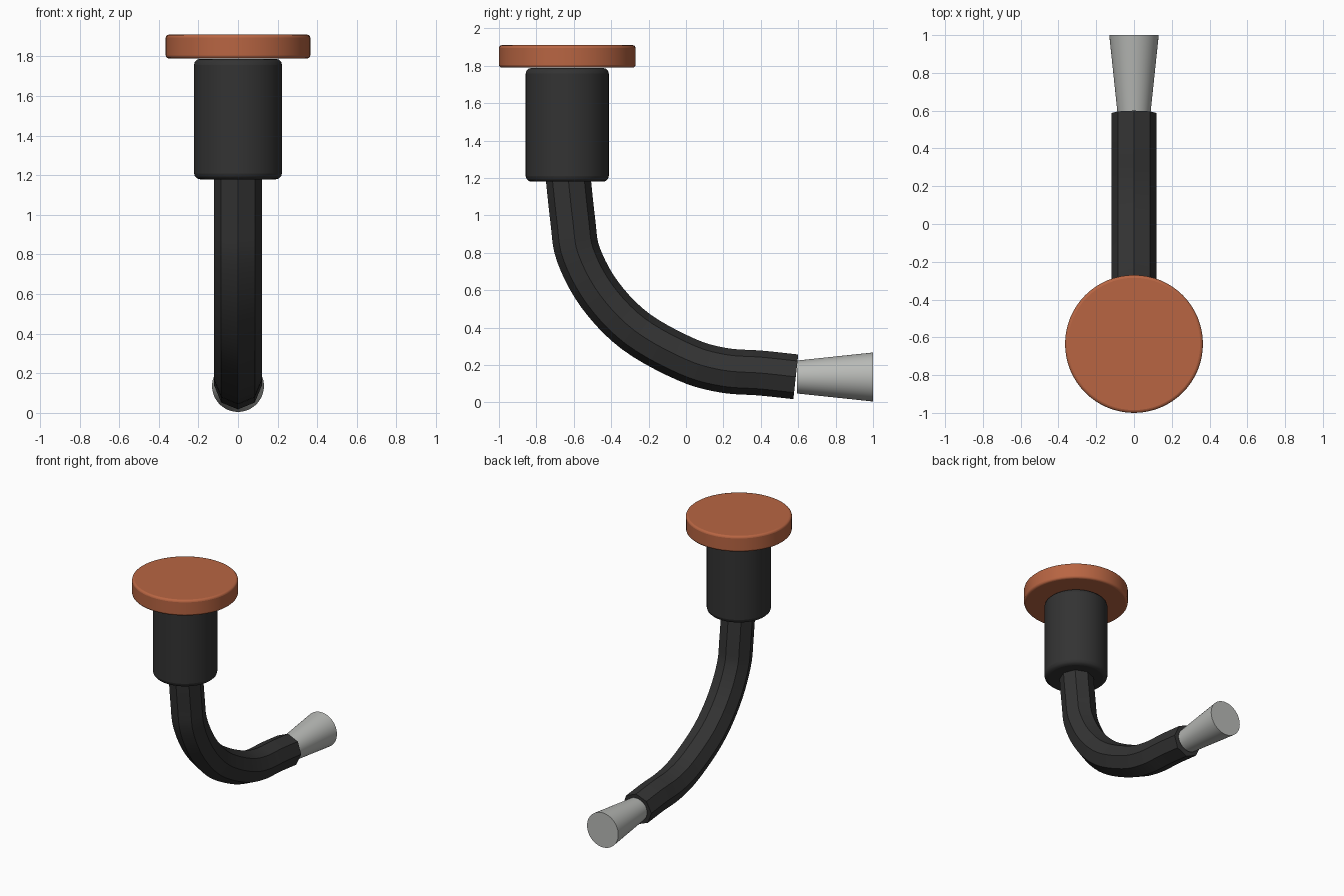
import bpy, bmesh, math
from mathutils import Vector

cube = bpy.data.objects.get("Cube")
if cube:
    bpy.data.objects.remove(cube, do_unlink=True)


def material(name, rgb):
    mat = bpy.data.materials.new(name)
    mat.use_nodes = True
    mat.diffuse_color = (*rgb, 1)
    mat.node_tree.nodes["Principled BSDF"].inputs["Base Color"].default_value = (*rgb, 1)
    return mat


copper = material("copper", (0.48, 0.13, 0.055))
black = material("black rubber", (0.033, 0.033, 0.033))
steel = material("light steel", (0.48, 0.49, 0.47))


def finish(obj, name, mat):
    obj.name = obj.data.name = name
    obj.data.materials.clear()
    obj.data.materials.append(mat)
    bpy.ops.object.select_all(action="DESELECT")
    obj.select_set(True)
    bpy.context.view_layer.objects.active = obj
    bpy.ops.object.shade_smooth_by_angle(angle=math.radians(32))


def cylinder(name, mat, y, bottom, top, radius, bevel):
    bpy.ops.mesh.primitive_cylinder_add(vertices=64, radius=radius, depth=top - bottom,
                                        location=(0, y, (bottom + top) / 2))
    obj = bpy.context.object
    mod = obj.modifiers.new("rounded rims", "BEVEL")
    mod.width, mod.segments = bevel, 3
    mod.limit_method = "ANGLE"
    finish(obj, name, mat)


def smooth_path(points, steps):
    """Catmull-Rom curve through (y, z) points."""
    p = [Vector((0, y, z)) for y, z in points]
    p = [2 * p[0] - p[1]] + p + [2 * p[-1] - p[-2]]
    out = []
    for a, b, c, d in zip(p, p[1:], p[2:], p[3:]):
        for i in range(steps):
            t = i / steps
            out.append(0.5 * (2 * b + (c - a) * t + (2 * a - 5 * b + 4 * c - d) * t ** 2
                              + (3 * b - a - 3 * c + d) * t ** 3))
    return out + [p[-2]]


def tube(name, mat, path, radius, sides):
    bm = bmesh.new()
    side = Vector((1, 0, 0))
    rings = []
    for i, p in enumerate(path):
        tangent = (path[min(i + 1, len(path) - 1)] - path[max(i - 1, 0)]).normalized()
        up = side.cross(tangent)
        angles = [math.tau * k / sides for k in range(sides)]
        rings.append([bm.verts.new(p + radius * (side * math.cos(a) + up * math.sin(a)))
                      for a in angles])
    for r, s in zip(rings, rings[1:]):
        for k in range(sides):
            n = (k + 1) % sides
            bm.faces.new((r[k], r[n], s[n], s[k]))
    bm.faces.new(rings[0])
    bm.faces.new(rings[-1])
    bmesh.ops.recalc_face_normals(bm, faces=bm.faces)
    mesh = bpy.data.meshes.new(name)
    bm.to_mesh(mesh)
    bm.free()
    obj = bpy.data.objects.new(name, mesh)
    bpy.context.collection.objects.link(obj)
    finish(obj, name, mat)


# Round top plate and its housing
cylinder("top_plate", copper, -0.635, 1.79, 1.91, 0.365, 0.015)
cylinder("housing", black, -0.635, 1.18, 1.788, 0.222, 0.03)

# Bent eight-sided arm
bend = [(-0.635, 1.25), (-0.605, 0.97), (-0.575, 0.79), (-0.46, 0.575), (-0.27, 0.38),
        (0, 0.23), (0.2, 0.172), (0.4, 0.157), (0.587, 0.137)]
tube("bent_arm", black, smooth_path(bend, 5), 0.12, 8)

# Flared end piece
bpy.ops.mesh.primitive_cone_add(vertices=48, radius1=0.131, radius2=0.088, depth=0.407,
                                location=(0, 0.7965, 0.136), rotation=(math.pi / 2, 0, 0))
finish(bpy.context.object, "flared_tip", steel)
